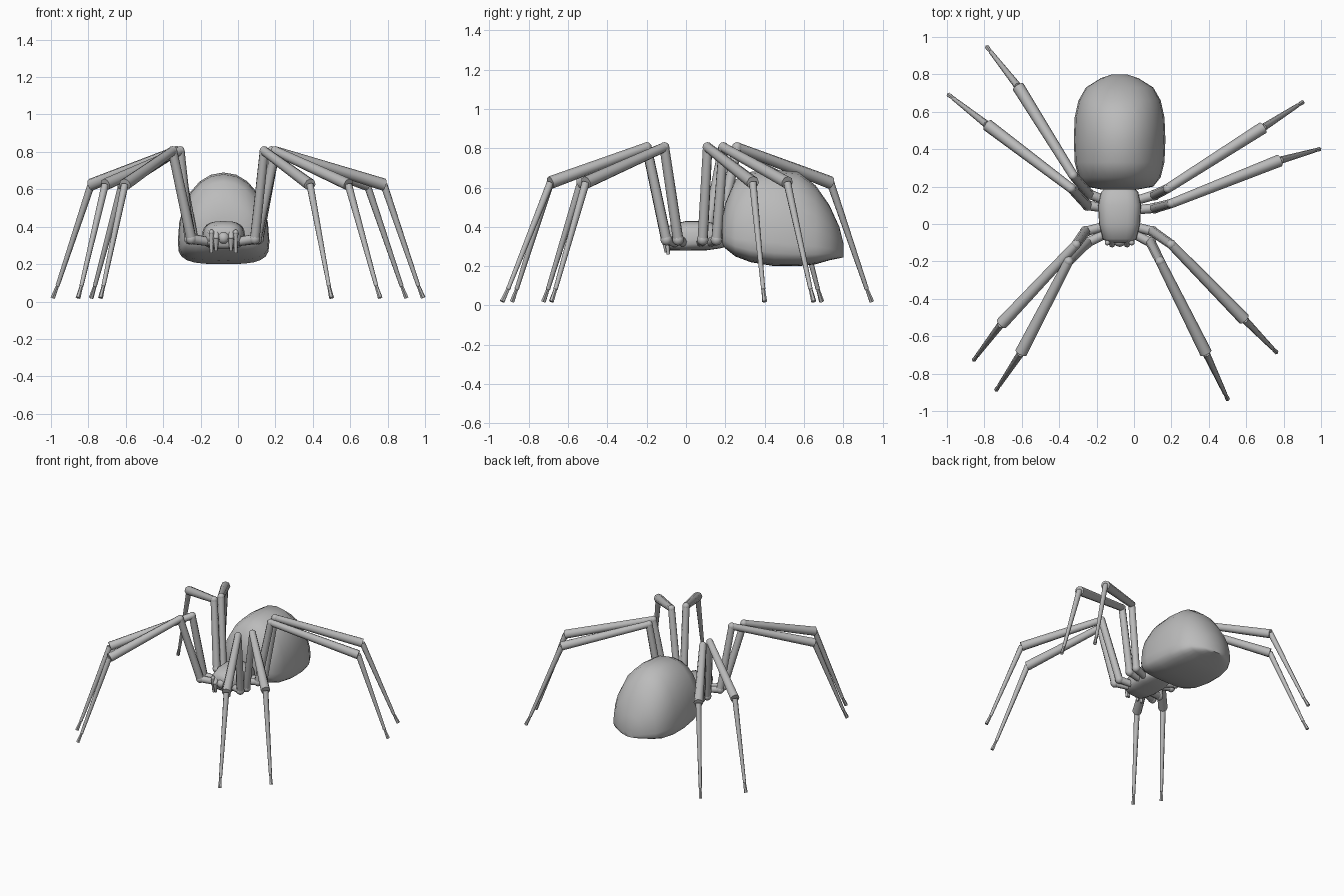
import bpy
import bmesh
from math import sin, cos, radians, tau
from mathutils import Vector, Matrix

if "Cube" in bpy.data.objects:
    bpy.data.objects.remove(bpy.data.objects["Cube"], do_unlink=True)

MID = -0.077  # body axis sits a little off centre

grey = bpy.data.materials.new("plain_grey")
grey.use_nodes = True
grey.diffuse_color = (0.5, 0.5, 0.5, 1)
grey.node_tree.nodes["Principled BSDF"].inputs["Base Color"].default_value = (0.5, 0.5, 0.5, 1)


def finish(name, bm, angle=45):
    bmesh.ops.recalc_face_normals(bm, faces=bm.faces)
    mesh = bpy.data.meshes.new(name)
    bm.to_mesh(mesh)
    bm.free()
    mesh.materials.append(grey)
    obj = bpy.data.objects.new(name, mesh)
    bpy.context.collection.objects.link(obj)
    bpy.ops.object.select_all(action="DESELECT")
    obj.select_set(True)
    bpy.context.view_layer.objects.active = obj
    bpy.ops.object.shade_smooth_by_angle(angle=radians(angle))
    return obj


def power(value, exponent):
    return abs(value) ** exponent * (1 if value >= 0 else -1)


def loft(name, rings, upper, lower, sides=24):
    """Body shell from rings of (y, half width, top z, bottom z, widest z)."""
    bm = bmesh.new()
    loops = []
    for y, half, top, bottom, wide in rings:
        loop = []
        for i in range(sides):
            a = tau * i / sides
            bend = upper if sin(a) >= 0 else lower
            height = top - wide if sin(a) >= 0 else wide - bottom
            x = MID + half * power(cos(a), bend)
            loop.append(bm.verts.new((x, y, wide + height * power(sin(a), bend))))
        loops.append(loop)
    for one, two in zip(loops, loops[1:]):
        for i in range(sides):
            j = (i + 1) % sides
            bm.faces.new((one[i], one[j], two[j], two[i]))
    bm.faces.new(loops[0])
    bm.faces.new(loops[-1])
    return finish(name, bm, 60)


def segment(bm, start, end, r_start, r_end, sides=8):
    """Tapered rod between two points."""
    start, end = Vector(start), Vector(end)
    axis = end - start
    turn = axis.to_track_quat("Z", "Y").to_matrix().to_4x4()
    bmesh.ops.create_cone(bm, cap_ends=True, segments=sides, radius1=r_start, radius2=r_end,
                          depth=axis.length, matrix=Matrix.Translation((start + end) / 2) @ turn)


def ball(bm, centre, radius):
    bmesh.ops.create_uvsphere(bm, u_segments=10, v_segments=6, radius=radius,
                              matrix=Matrix.Translation(centre))


# Abdomen: domed top, flat belly, pointed low at the rear
loft("abdomen", [
    (.185, .1, .45, .31, .37),
    (.2, .18, .52, .29, .36),
    (.25, .22, .64, .25, .34),
    (.33, .24, .68, .22, .33),
    (.45, .245, .69, .2, .32),
    (.57, .24, .68, .2, .31),
    (.66, .22, .61, .21, .3),
    (.73, .18, .51, .23, .29),
    (.78, .1, .4, .24, .28),
    (.8, .04, .32, .245, .27)], upper=0.95, lower=0.6)

# Head and chest shell
loft("head_and_chest", [
    (-.1, .06, .38, .3, .33),
    (-.08, .09, .41, .28, .34),
    (0, .11, .43, .28, .33),
    (.1, .115, .43, .28, .34),
    (.17, .1, .41, .29, .33),
    (.21, .06, .38, .3, .33)], upper=0.7, lower=0.7)

# Mouth parts: fangs and feelers on both sides, with a round snout between
for side, label in ((1, "left"), (-1, "right")):
    bm = bmesh.new()
    x = MID + side * .04
    segment(bm, (x, -.08, .38), (x, -.11, .33), .015, .017)
    segment(bm, (x, -.11, .34), (x, -.1, .27), .016, .008)
    finish(label + "_fang", bm)
    bm = bmesh.new()
    x = MID + side * .065
    segment(bm, (x, -.05, .34), (x, -.1, .37), .014, .014)
    ball(bm, (x, -.1, .37), .015)
    segment(bm, (x, -.1, .37), (x, -.09, .26), .014, .009)
    finish(label + "_feeler", bm)
bm = bmesh.new()
ball(bm, (MID, -.09, .34), .033)
finish("snout", bm)

# Legs: plan positions of hip, knee, shin top and toe
LEGS = {
    "left_leg_front": ((.09, -.1), (.14, -.2), (.385, -.69), (.5, -.935)),
    "left_leg_second": ((.1, -.04), (.2, -.11), (.59, -.51), (.76, -.685)),
    "left_leg_third": ((.11, .085), (.2, .11), (.78, .34), (.99, .4)),
    "left_leg_rear": ((.11, .155), (.18, .19), (.69, .515), (.9, .65)),
    "right_leg_front": ((-.25, -.1), (-.35, -.2), (-.605, -.69), (-.735, -.885)),
    "right_leg_second": ((-.26, -.04), (-.31, -.11), (-.71, -.535), (-.855, -.725)),
    "right_leg_third": ((-.25, .1), (-.335, .19), (-.785, .53), (-.99, .69)),
    "right_leg_rear": ((-.24, .16), (-.325, .26), (-.62, .735), (-.785, .945)),
}
for name, (hip, knee, shin, toe) in LEGS.items():
    hip, knee = Vector((*hip, .335)), Vector((*knee, .805))
    shin, toe = Vector((*shin, .625)), Vector((*toe, .02))
    side = 1 if hip.x > MID else -1
    root = Vector((MID + side * .08, hip.y * .7 + .015, .32))
    ankle = shin.lerp(toe, .87) + Vector((0, 0, -.01))
    bm = bmesh.new()
    segment(bm, root, hip, .024, .026)
    ball(bm, hip, .03)
    segment(bm, hip, knee, .027, .025)
    ball(bm, knee, .026)
    segment(bm, knee, shin, .025, .033)
    segment(bm, shin, ankle, .02, .011)
    ball(bm, ankle, .012)
    segment(bm, ankle, toe, .009, .013, 6)
    finish(name, bm)
